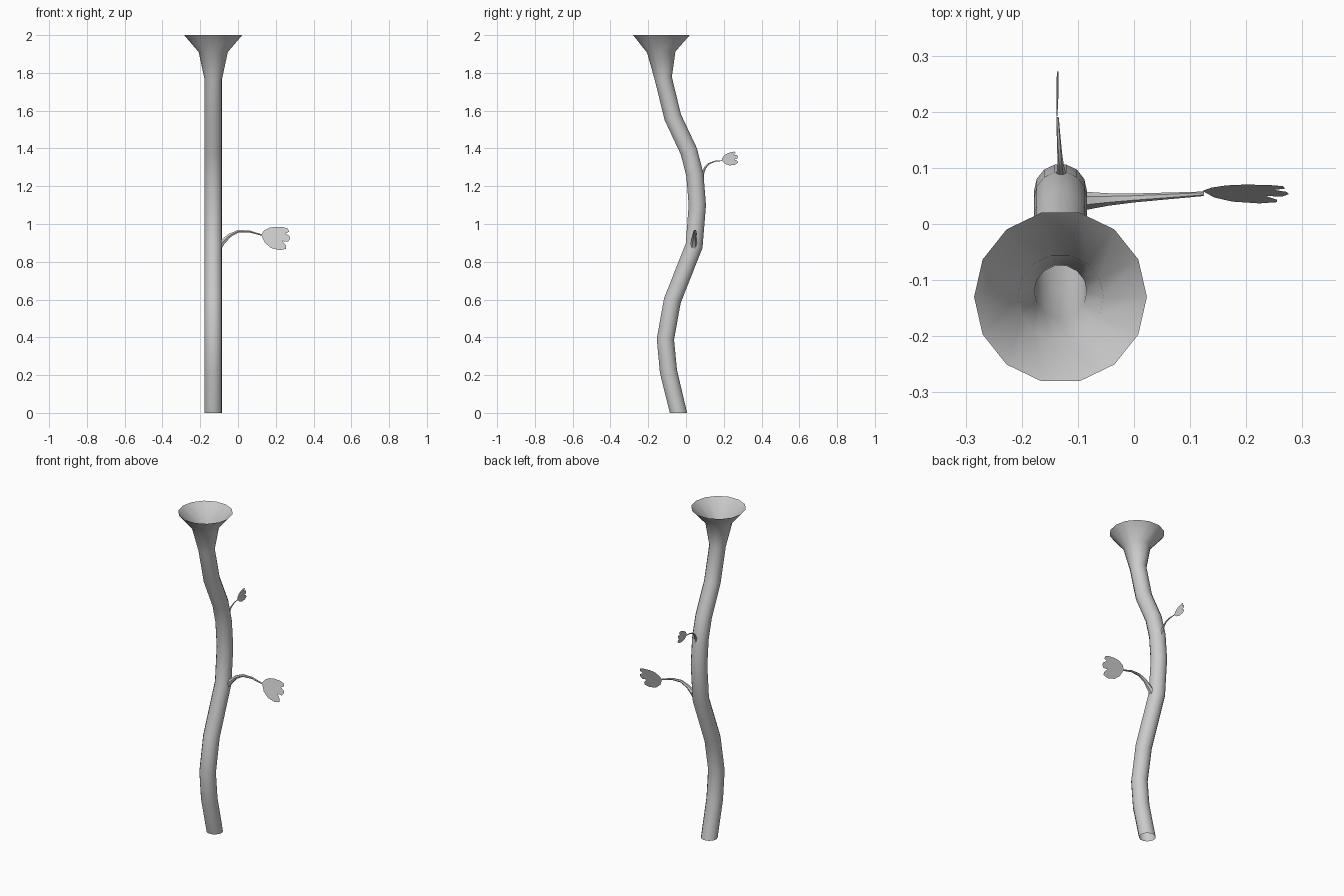
import bpy, bmesh, math
from mathutils import Vector, Matrix

if "Cube" in bpy.data.objects:
    bpy.data.objects.remove(bpy.data.objects["Cube"])


def finish(bm, name, angle=40):
    bmesh.ops.recalc_face_normals(bm, faces=bm.faces[:])
    me = bpy.data.meshes.new(name)
    bm.to_mesh(me)
    bm.free()
    ob = bpy.data.objects.new(name, me)
    bpy.context.collection.objects.link(ob)
    bpy.ops.object.select_all(action='DESELECT')
    ob.select_set(True)
    bpy.context.view_layer.objects.active = ob
    bpy.ops.object.shade_smooth_by_angle(angle=math.radians(angle))
    return ob


def sweep(bm, pts, radii, side, sides, flat_ends=False):
    """Open tube along a planar path; side is the normal of the path plane."""
    rings = []
    for i, p in enumerate(pts):
        t = (pts[min(i + 1, len(pts) - 1)] - pts[max(i - 1, 0)]).normalized()
        if flat_ends and i in (0, len(pts) - 1):
            t = Vector((0, 0, 1))
        n = t.cross(side).normalized()
        rings.append([bm.verts.new(p + radii[i] * (math.cos(a) * side + math.sin(a) * n))
                      for a in (2 * math.pi * k / sides for k in range(sides))])
    for a, b in zip(rings, rings[1:]):
        for k in range(sides):
            j = (k + 1) % sides
            bm.faces.new((a[k], a[j], b[j], b[k]))


# Winding stalk that flares into an open trumpet: y, z, radius
STALK = [(-.04, 0, .047), (-.093, .22, .047), (-.109, .39, .047), (-.072, .595, .047),
         (.043, .885, .047), (.06, 1.1, .047), (.047, 1.26, .047), (.015, 1.385, .047),
         (-.07, 1.565, .047), (-.12, 1.77, .047), (-.131, 1.91, .077), (-.13, 2, .154)]
bm = bmesh.new()
sweep(bm, [Vector((-.131, y, z)) for y, z, r in STALK], [r for y, z, r in STALK],
      Vector((1, 0, 0)), 14, True)
finish(bm, "stalk")

# Sprig shape in its own upright plane: twig path (u, v, radius) and lobed leaf outline
TWIG = [(-.015, -.028, .018), (.005, .005, .016), (.045, .044, .011), (.09, .066, .008),
        (.15, .066, .006), (.214, .047, .004)]
LEAF = [(.212, .048), (.228, .07), (.255, .085), (.286, .09), (.329, .088), (.355, .08),
        (.36, .064), (.34, .055), (.362, .042), (.366, .027), (.355, .012), (.325, .014),
        (.345, -.01), (.345, -.026), (.313, -.034), (.265, -.022), (.233, .005)]


def sprig(name, base, scale, heading, pitch, tilt):
    m = (Matrix.Translation(base) @ Matrix.Rotation(math.radians(heading), 4, 'Z')
         @ Matrix.Rotation(math.radians(-pitch), 4, 'Y') @ Matrix.Scale(scale, 4))
    bm = bmesh.new()
    sweep(bm, [Vector((u, .06 * u, v)) for u, v, r in TWIG], [r for u, v, r in TWIG],
          Vector((0, 1, 0)), 6)
    bm.transform(m)
    finish(bm, name + "_twig")
    bm = bmesh.new()
    bm.faces.new([bm.verts.new((u, .013 + tilt * (v - .03), v)) for u, v in LEAF])
    bmesh.ops.triangulate(bm, faces=bm.faces[:])
    bm.transform(m)
    finish(bm, name + "_leaf")


sprig("lower", (-.09, .041, .895), 1, 0, 0, .27)
sprig("upper", (-.129, .087, 1.265), .57, 90, 22, .06)
